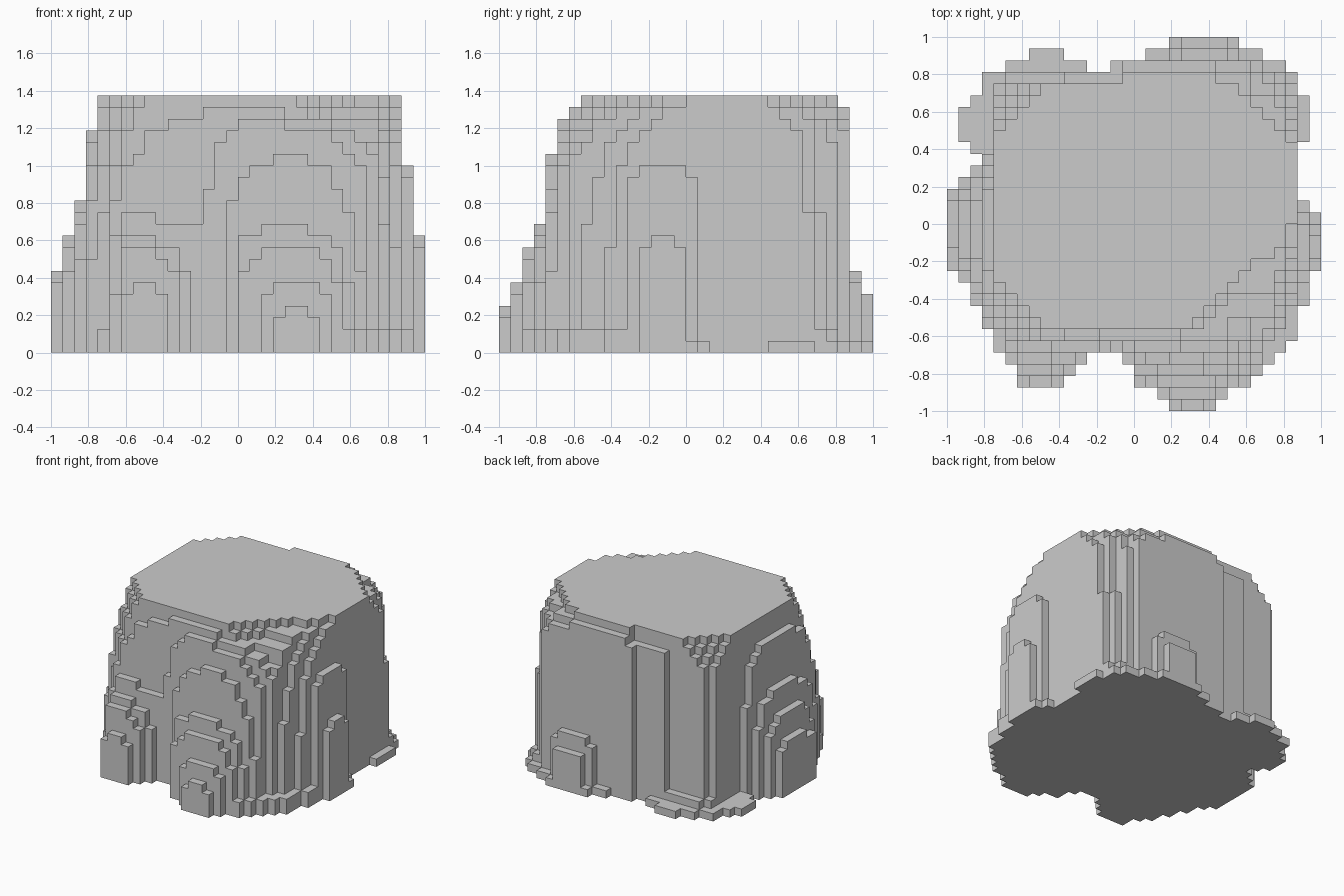
import bpy
import bmesh
from math import sqrt

cube = bpy.data.objects.get("Cube")
if cube:
    bpy.data.objects.remove(cube, do_unlink=True)

CELL = 1 / 16
heights = {}


def raise_column(i, j, height):
    """Raise one grid column to at least the given number of blocks."""
    heights[i, j] = max(heights.get((i, j), 0), height)


def slab(side, depth, start, flat_start, flat_end, end, top, left_z, right_z):
    """Stepped arch standing on one side, reaching depth blocks from the middle."""
    for a in range(start, end):
        centre = a + 0.5
        height = top
        if centre < flat_start:
            t = (flat_start - centre) / (flat_start - start)
            height = left_z + (top - left_z) * sqrt(1 - t * t)
        elif centre > flat_end:
            t = (centre - flat_end) / (end - flat_end)
            height = right_z + (top - right_z) * sqrt(1 - t * t)
        for n in range(depth):
            out = n if side in ("back", "left") else -1 - n
            cell = (a, out) if side in ("front", "back") else (out, a)
            raise_column(*cell, int(height))


def core_layer(top, x0, x1, y0, y1, front_left, front_right, back_left, back_right):
    """Block with its four corners cut diagonally by the given amounts."""
    for i in range(x0, x1):
        for j in range(y0, y1):
            x, y = i + 0.5, j + 0.5
            to_left, to_right = 14 - x, x + 13
            to_front, to_back = y + 11, 14 - y
            if (to_left + to_front >= front_left and to_right + to_front >= front_right
                    and to_left + to_back >= back_left and to_right + to_back >= back_right):
                raise_column(i, j, top)


# Main body: flat top, bevelled rim and wider base
core_layer(22, -12, 14, -9, 12, 12, 8, 8, 8)
core_layer(21, -12, 14, -9, 12, 11, 7, 7, 7)
core_layer(20, -12, 14, -9, 12, 10, 7, 6, 6)
core_layer(19, -12, 14, -9, 12, 9, 6, 5, 5)
core_layer(18, -12, 14, -9, 12, 7, 6, 5, 5)
core_layer(16, -12, 14, -9, 12, 6, 5, 5, 5)
core_layer(12, -12, 14, -9, 12, 6, 4, 4, 5)
core_layer(2, -12, 14, -11, 13, 2, 1, 3, 4)
core_layer(1, -12, 14, -11, 13, 2, 1, 2, 1)

# Front wall with a large and a small buttress
front = [
    (10, -11, -3, 4, 12, 21, 10, 15),
    (11, -3, 0, 4, 11, 20, 7, 14),
    (12, -1, 3, 6, 11, 17, 10, 1),
    (13, 0, 2, 6, 10, 11, 9, 3),
    (14, 0, 2, 7, 9, 9, 4, 2),
    (15, 2, 3, 7, 8, 6, 5, 4),
    (16, 3, 4, 6, 7, 4, 3, 3),
    (11, -11, -10, -7, -2, 12, 3, 9),
    (12, -10, -10, -7, -4, 10, 10, 4),
    (13, -10, -10, -7, -5, 9, 9, 4),
    (14, -10, -9, -7, -6, 6, 5, 5),
]
# Side wall toward +x with a narrow buttress
left = [
    (12, -10, -3, 9, 12, 22, 14, 18),
    (13, -9, -2, 8, 11, 22, 6, 18),
    (14, -7, 0, 6, 9, 22, 2, 18),
    (15, -5, -4, 0, 1, 16, 15, 15),
    (16, -4, -3, -1, 0, 10, 9, 9),
]
# Side wall toward -x with a broad stepped buttress
right = [
    (13, -9, -4, 3, 6, 19, 0, 5),
    (14, -7, -3, 2, 5, 13, 5, 6),
    (15, -5, -3, 2, 4, 10, 4, 6),
    (16, -4, -2, 2, 3, 7, 5, 6),
]
# Back wall with a short stub
back = [
    (13, -6, -6, 7, 12, 20, 20, 18),
    (13, -1, -1, 7, 11, 22, 22, 19),
    (14, -2, -1, 7, 11, 21, 20, 18),
    (15, 3, 4, 8, 9, 7, 5, 5),
    (16, 4, 4, 8, 8, 5, 5, 5),
]
for side, arches in (("front", front), ("left", left), ("right", right), ("back", back)):
    for arch in arches:
        slab(side, *arch)

# Low ledges round the foot
ledges = [
    ("back", 16, 3, 9, 1), ("back", 15, 1, 11, 1), ("back", 14, -2, 13, 1),
    ("back", 15, -9, -6, 1), ("back", 14, -11, -4, 1), ("back", 13, -9, -5, 2),
    ("right", 15, 7, 10, 1), ("right", 14, 6, 11, 1), ("right", 13, 6, 13, 1),
    ("left", 15, 7, 11, 1), ("left", 14, 6, 13, 1), ("left", 16, -3, 1, 1),
    ("left", 15, -7, 2, 1), ("left", 15, -7, -4, 2), ("left", 14, -8, -5, 2),
    ("front", 12, 0, 12, 2), ("front", 13, 0, 11, 2), ("front", 14, 0, 10, 2),
    ("front", 12, -11, -4, 5),
]
for side, depth, start, end, top in ledges:
    slab(side, depth, start, start, end, end, top, top, top)

# Stone colour
stone = bpy.data.materials.new("stone_grey")
stone.use_nodes = True
grey = (0.6, 0.6, 0.6, 1)
stone.diffuse_color = grey
stone.node_tree.nodes["Principled BSDF"].inputs["Base Color"].default_value = grey

# Skin the stacked blocks with their exposed faces only
bm = bmesh.new()
points = {}


def corner(*key):
    if key not in points:
        points[key] = bm.verts.new([c * CELL for c in key])
    return points[key]


def quad(*corners):
    bm.faces.new([corner(*c) for c in corners])


for (i, j), top in heights.items():
    p, q = i + 1, j + 1
    quad((i, j, top), (p, j, top), (p, q, top), (i, q, top))
    quad((i, q, 0), (p, q, 0), (p, j, 0), (i, j, 0))
    walls = [((i, j - 1), (i, j), (p, j)), ((p, j), (p, j), (p, q)),
             ((i, q), (p, q), (i, q)), ((i - 1, j), (i, q), (i, j))]
    for neighbour, a, b in walls:
        for z in range(heights.get(neighbour, 0), top):
            quad((*a, z), (*b, z), (*b, z + 1), (*a, z + 1))

mesh = bpy.data.meshes.new("stepped_rock")
bm.to_mesh(mesh)
bm.free()
mesh.materials.append(stone)
rock = bpy.data.objects.new("stepped_rock", mesh)
bpy.context.collection.objects.link(rock)
